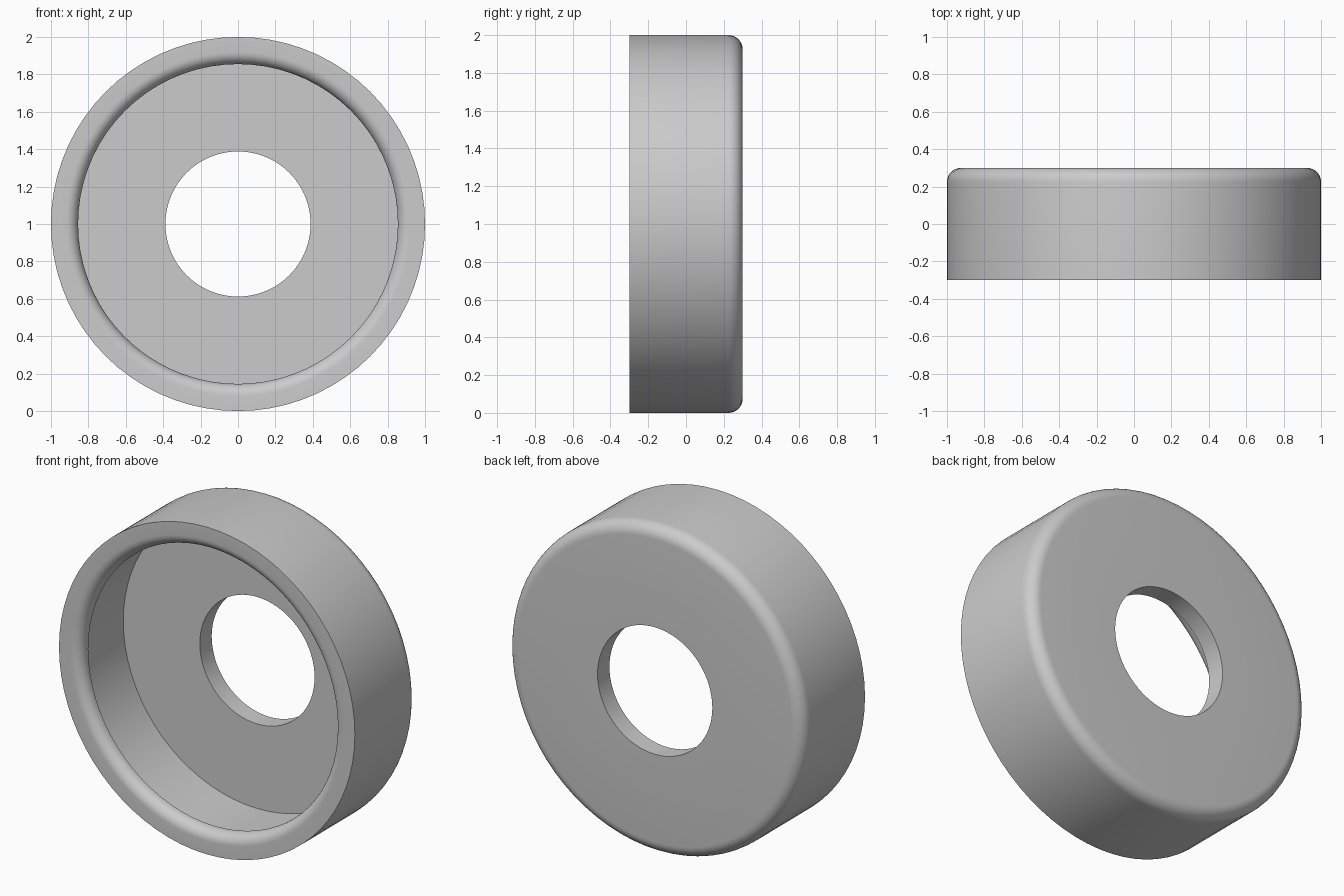
import bpy, bmesh
from math import sin, cos, pi, radians
from mathutils import Vector, Matrix

cube = bpy.data.objects.get("Cube")
if cube:
    bpy.data.objects.remove(cube, do_unlink=True)

SEGMENTS = 72
HALF_DEPTH = 0.3
OUTER, LIP, CAVITY, HOLE = 1.0, 0.855, 0.905, 0.388
FLOOR_Y, LIP_Y = 0.185, -0.225


def fillet(radius, y, size, start, steps=8):
    """Quarter arc around (radius, y), running from the start angle."""
    angles = [start + pi / 2 * i / steps for i in range(steps + 1)]
    return [(radius + size * cos(a), y + size * sin(a)) for a in angles]


# Closed cross-section as (radius, y): back, rounded rim, undercut cavity
profile = [(HOLE, FLOOR_Y), (CAVITY, FLOOR_Y), (CAVITY, LIP_Y), (LIP, LIP_Y)]
profile += fillet(LIP + 0.065, -HALF_DEPTH + 0.065, 0.065, pi)
profile += [(OUTER, -HALF_DEPTH)]
profile += fillet(OUTER - 0.075, HALF_DEPTH - 0.075, 0.075, 0)
profile += [(HOLE, HALF_DEPTH)]

# Revolve the section around the y axis
bm = bmesh.new()
ring = [bm.verts.new((r, y, 0)) for r, y in profile]
edges = [bm.edges.new((a, b)) for a, b in zip(ring, ring[1:] + ring[:1])]
bmesh.ops.spin(bm, geom=ring + edges, cent=Vector(), axis=(0, 1, 0),
               angle=2 * pi, steps=SEGMENTS, use_merge=True)
bmesh.ops.remove_doubles(bm, verts=bm.verts, dist=0.0001)
bmesh.ops.recalc_face_normals(bm, faces=bm.faces)
bmesh.ops.transform(bm, matrix=Matrix.Translation((0, 0, OUTER)), verts=bm.verts)

mesh = bpy.data.meshes.new("ring_cap")
bm.to_mesh(mesh)
bm.free()
cap = bpy.data.objects.new("ring_cap", mesh)
bpy.context.collection.objects.link(cap)

# Plain grey finish
grey = bpy.data.materials.new("light_grey")
grey.use_nodes = True
colour = (0.6, 0.6, 0.6, 1)
grey.diffuse_color = colour
grey.node_tree.nodes["Principled BSDF"].inputs["Base Color"].default_value = colour
mesh.materials.append(grey)

# Smooth curves with crisp corners
bpy.ops.object.select_all(action="DESELECT")
cap.select_set(True)
bpy.context.view_layer.objects.active = cap
bpy.ops.object.shade_smooth_by_angle(angle=radians(30))
